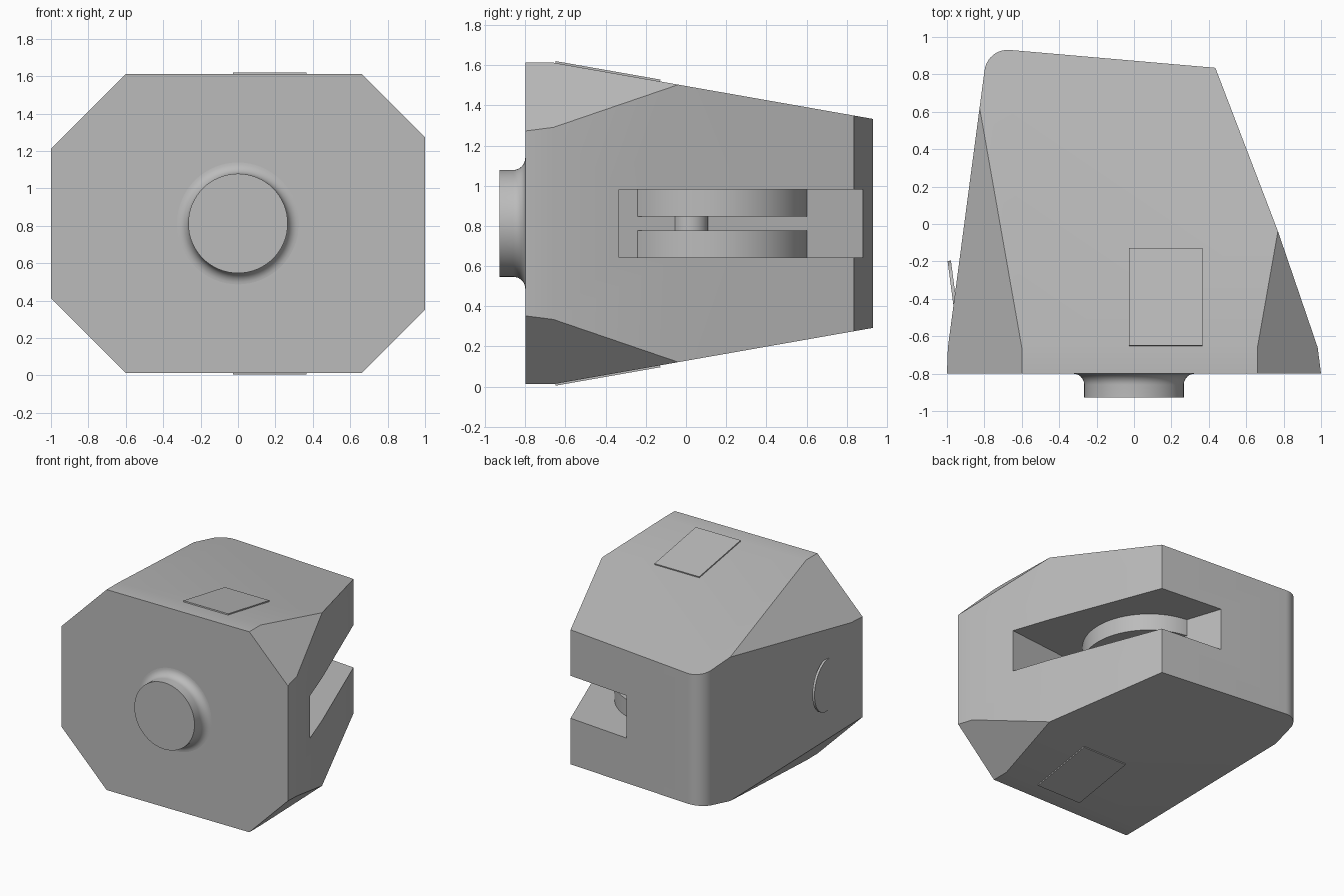
import bpy, bmesh, math
from mathutils import Vector, Matrix

if "Cube" in bpy.data.objects:
    bpy.data.objects.remove(bpy.data.objects["Cube"])

MID = 0.8125  # height of the horizontal symmetry plane

grey = bpy.data.materials.new("plain_grey")
grey.use_nodes = True
grey.diffuse_color = (0.5, 0.5, 0.5, 1)
grey.node_tree.nodes["Principled BSDF"].inputs["Base Color"].default_value = (0.5, 0.5, 0.5, 1)


def finish(name, bm):
    bmesh.ops.recalc_face_normals(bm, faces=bm.faces[:])
    mesh = bpy.data.meshes.new(name)
    bm.to_mesh(mesh)
    bm.free()
    mesh.materials.append(grey)
    obj = bpy.data.objects.new(name, mesh)
    bpy.context.collection.objects.link(obj)
    return obj


def smooth(obj):
    bpy.ops.object.select_all(action='DESELECT')
    obj.select_set(True)
    bpy.context.view_layer.objects.active = obj
    bpy.ops.object.shade_smooth_by_angle(angle=math.radians(25))


def prism(outline, z0, z1):
    bm = bmesh.new()
    face = bm.faces.new([bm.verts.new((x, y, z0)) for x, y in outline])
    ext = bmesh.ops.extrude_face_region(bm, geom=[face])
    bmesh.ops.translate(bm, vec=(0, 0, z1 - z0),
                        verts=[v for v in ext["geom"] if isinstance(v, bmesh.types.BMVert)])
    return bm


def cylinder(name, radius, depth, matrix):
    bm = bmesh.new()
    bmesh.ops.create_cone(bm, cap_ends=True, segments=64, radius1=radius, radius2=radius,
                          depth=depth, matrix=matrix)
    obj = finish(name, bm)
    smooth(obj)
    return obj


# Body: plan outline with one rounded back corner, extruded upward
arc = [(-0.675 + 0.125 * math.cos(a), 0.806 + 0.125 * math.sin(a))
       for a in (math.radians(172 - 87 * i / 10) for i in range(11))]
outline = [(1, -0.8), (-1, -0.8), (-0.995, -0.66)] + arc + [
    (0.435, 0.835), (0.77, -0.04), (0.982, -0.66)]
bm = prism(outline, MID - 0.8, MID + 0.8)

# Taper and chamfer cuts, mirrored above and below the middle
for s in (1, -1):
    cuts = [((0, -0.66, 0.8), (0, 0.176, 1)),
            ((0.66, 0, 0.8), (1, 0, 1)),
            ((-0.6, 0, 0.8), (-1, 0, 1))]
    for (px, py, pz), (nx, ny, nz) in cuts:
        res = bmesh.ops.bisect_plane(
            bm, geom=bm.verts[:] + bm.edges[:] + bm.faces[:], dist=1e-5,
            plane_co=(px, py, MID + s * pz), plane_no=(nx, ny, s * nz), clear_outer=True)
        rim = [e for e in res["geom_cut"] if isinstance(e, bmesh.types.BMEdge)]
        bmesh.ops.holes_fill(bm, edges=[e for e in bm.edges if e.is_boundary])
bmesh.ops.remove_doubles(bm, verts=bm.verts[:], dist=1e-4)
body = finish("body", bm)

# Side slot open through the back corner
slot = finish("slot_cutter", prism(
    [(-0.123, 0.98), (0.33, -0.39), (1.2, -0.3), (1.2, 0.98)], 0.643, 0.982))
mod = body.modifiers.new("slot", 'BOOLEAN')
mod.operation = 'DIFFERENCE'
mod.solver = 'EXACT'
mod.object = slot
bpy.context.view_layer.objects.active = body
bpy.ops.object.modifier_apply(modifier="slot")
bpy.data.objects.remove(slot)
smooth(body)

# Pair of discs and axle inside the slot
for name, z in (("lower_disc", 0.708), ("upper_disc", 0.917)):
    cylinder(name, 0.486, 0.139, Matrix.Translation((-0.045, 0.118, z)))
cylinder("axle", 0.09, 0.1, Matrix.Translation((0.17, 0.02, MID)))

# Round front boss with a filleted foot, spun about the y axis
bm = bmesh.new()
profile = [(0, -0.928), (0.266, -0.928), (0.266, -0.86)]
profile += [(0.326 - 0.06 * math.cos(a), -0.86 + 0.06 * math.sin(a))
            for a in (math.pi / 2 * i / 8 for i in range(1, 9))]
verts = [bm.verts.new((r, y, MID)) for r, y in profile]
edges = [bm.edges.new(pair) for pair in zip(verts, verts[1:])]
bmesh.ops.spin(bm, geom=verts + edges, cent=(0, 0, MID), axis=(0, 1, 0),
               angle=math.tau, steps=64, use_merge=False)
bmesh.ops.remove_doubles(bm, verts=bm.verts[:], dist=1e-5)
smooth(finish("front_boss", bm))

# Thin rectangular plates on the sloped top and bottom
for name, s in (("top_plate", 1), ("bottom_plate", -1)):
    tilt = Matrix.Rotation(-s * math.atan(0.176), 4, 'X')
    place = Matrix.Translation((0.17, -0.39, MID + s * (0.8 - 0.27 * 0.176)))
    bm = bmesh.new()
    bmesh.ops.create_cube(bm, size=1, matrix=place @ tilt @ Matrix.Diagonal((0.395, 0.53, 0.019, 1)))
    finish(name, bm)

# Thin round pad on the flat side
normal = Vector((-1, -0.132, 0))
turn = normal.to_track_quat('Z', 'Y').to_matrix().to_4x4()
cylinder("side_pad", 0.205, 0.018, Matrix.Translation((-0.961, -0.4, MID)) @ turn)
